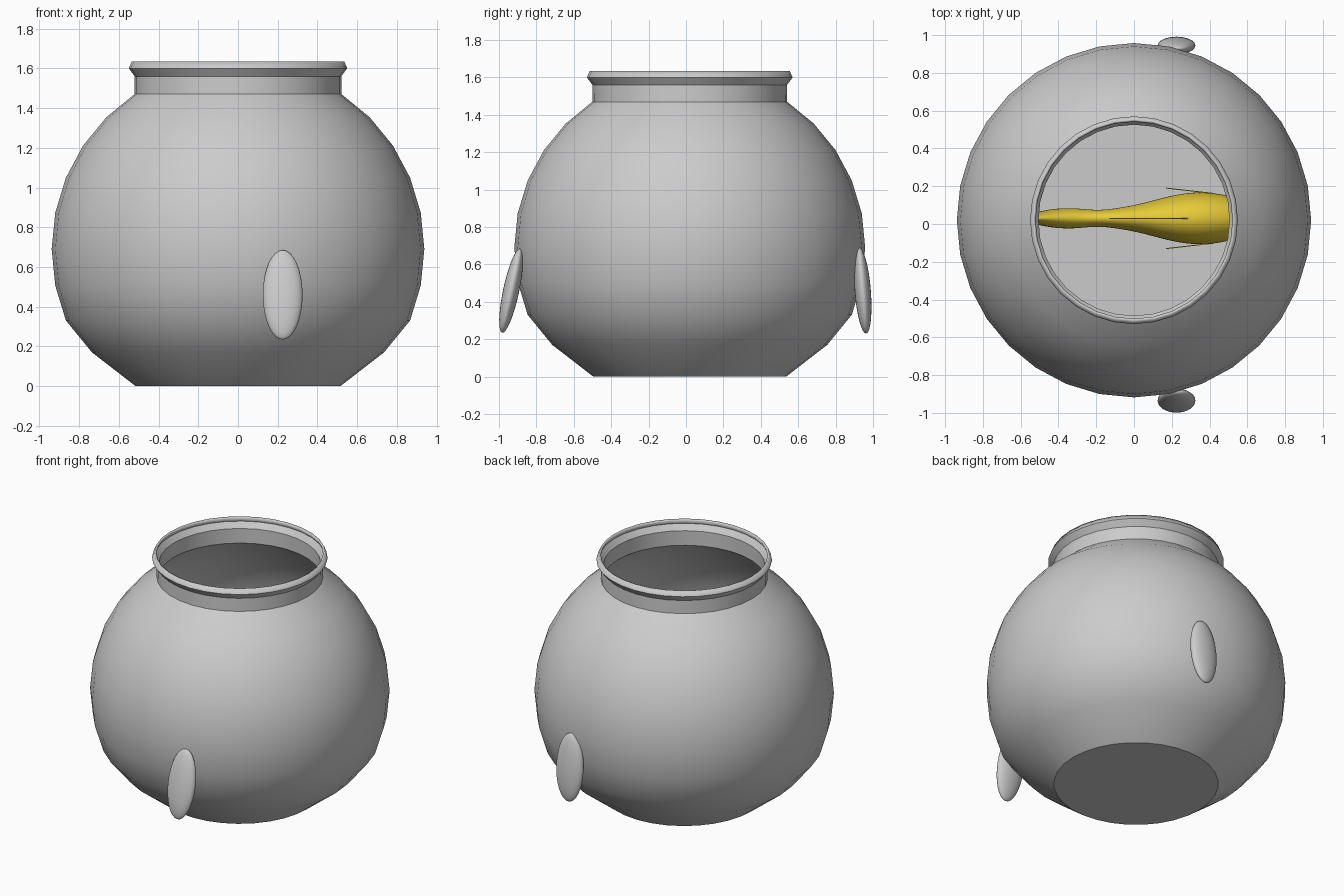
import bpy, bmesh
from math import sin, cos, pi, radians

if "Cube" in bpy.data.objects:
    bpy.data.objects.remove(bpy.data.objects["Cube"])

CY = 0.02  # bowl axis in y

gold = bpy.data.materials.new("gold")
gold.diffuse_color = (0.8, 0.6, 0.04, 1)
gold.use_nodes = True
gold.node_tree.nodes["Principled BSDF"].inputs["Base Color"].default_value = gold.diffuse_color


def finish(name, bm, mat=None, angle=25):
    bmesh.ops.recalc_face_normals(bm, faces=bm.faces)
    me = bpy.data.meshes.new(name)
    bm.to_mesh(me)
    bm.free()
    ob = bpy.data.objects.new(name, me)
    bpy.context.collection.objects.link(ob)
    if mat:
        me.materials.append(mat)
    bpy.ops.object.select_all(action='DESELECT')
    ob.select_set(True)
    bpy.context.view_layer.objects.active = ob
    bpy.ops.object.shade_smooth_by_angle(angle=radians(angle))
    return ob


def loft(name, rings, caps, mat=None, angle=25):
    bm = bmesh.new()
    rows = [[bm.verts.new(p) for p in ring] for ring in rings]
    n = len(rows[0])
    for a, b in zip(rows, rows[1:]):
        for i in range(n):
            j = (i + 1) % n
            bm.faces.new((a[i], a[j], b[j], b[i]))
    for c in caps:
        bm.faces.new(rows[c])
    return finish(name, bm, mat, angle)


def plate(name, points, thickness, mat):
    """Thin flat fin from a 3D outline, thickened in y."""
    bm = bmesh.new()
    sides = [[bm.verts.new((x, y + s * thickness / 2, z)) for x, y, z in points] for s in (-1, 1)]
    n = len(points)
    for s in sides:
        bm.faces.new(s)
    for i in range(n):
        j = (i + 1) % n
        bm.faces.new((sides[0][i], sides[0][j], sides[1][j], sides[1][i]))
    return finish(name, bm, mat)


# Bowl: 32-sided turned shell with neck and flared lip
R, CZ = 0.938, 0.69
profile = [(0.515, 0), (0.735, 0.17)]
profile += [(R * cos(radians(11.25 * k)), CZ + R * sin(radians(11.25 * k))) for k in range(-2, 6)]
profile += [(0.52, 1.56), (0.55, 1.60), (0.535, 1.635)]
rings = [[(r * cos(2 * pi * i / 32), CY + r * sin(2 * pi * i / 32), z) for i in range(32)]
         for r, z in profile]
bowl = loft("bowl", rings, [0], angle=26)
shell = bowl.modifiers.new("shell", 'SOLIDIFY')
shell.thickness = 0.015
shell.offset = -1

# Oval pads on the front and back of the bowl
for name, y, tilt in (("front_pad", -0.935, -12), ("back_pad", 0.945, 4.5)):
    bpy.ops.mesh.primitive_uv_sphere_add(segments=32, ring_count=16, radius=1,
                                         location=(0.225, y, 0.46),
                                         rotation=(radians(tilt), 0, 0))
    pad = bpy.context.object
    pad.name = name
    pad.scale = (0.1, 0.043, 0.23)
    bpy.ops.object.shade_smooth()

# Fish body: oval sections along x (x, half width, centre z, half height)
FY, FZ = 0.03, 0.70
sections = [(-0.62, 0.012, 0, 0.20), (-0.52, 0.03, 0, 0.19), (-0.45, 0.05, 0, 0.155),
            (-0.32, 0.058, 0, 0.10), (-0.20, 0.04, 0, 0.075), (-0.08, 0.055, 0, 0.11),
            (0.05, 0.08, 0, 0.16), (0.2, 0.125, 0, 0.205), (0.35, 0.146, 0, 0.215),
            (0.5, 0.125, -0.01, 0.175), (0.6, 0.09, -0.015, 0.12), (0.66, 0.04, -0.02, 0.05)]
rings = [[(x, FY + w * cos(2 * pi * i / 20), FZ + c + h * sin(2 * pi * i / 20)) for i in range(20)]
         for x, w, c, h in sections]
fish = loft("fish_body", rings, [0, -1], gold, 60)
sub = fish.modifiers.new("smooth", 'SUBSURF')
sub.levels = sub.render_levels = 2

# Dorsal fin
plate("dorsal_fin", [(0.29, FY, FZ + 0.2), (0.2, FY, FZ + 0.28), (0.02, FY, FZ + 0.29),
                     (-0.13, FY, FZ + 0.24), (-0.1, FY, FZ + 0.09), (0.1, FY, FZ + 0.16)],
      0.006, gold)

# Side fins, swept back and slightly outward
for name, s in (("left_side_fin", 1), ("right_side_fin", -1)):
    plate(name, [(0.42, FY + s * 0.132, FZ - 0.03), (0.26, FY + s * 0.15, FZ + 0.03),
                 (0.17, FY + s * 0.16, FZ - 0.04), (0.2, FY + s * 0.157, FZ - 0.12),
                 (0.33, FY + s * 0.142, FZ - 0.09)], 0.005, gold)
